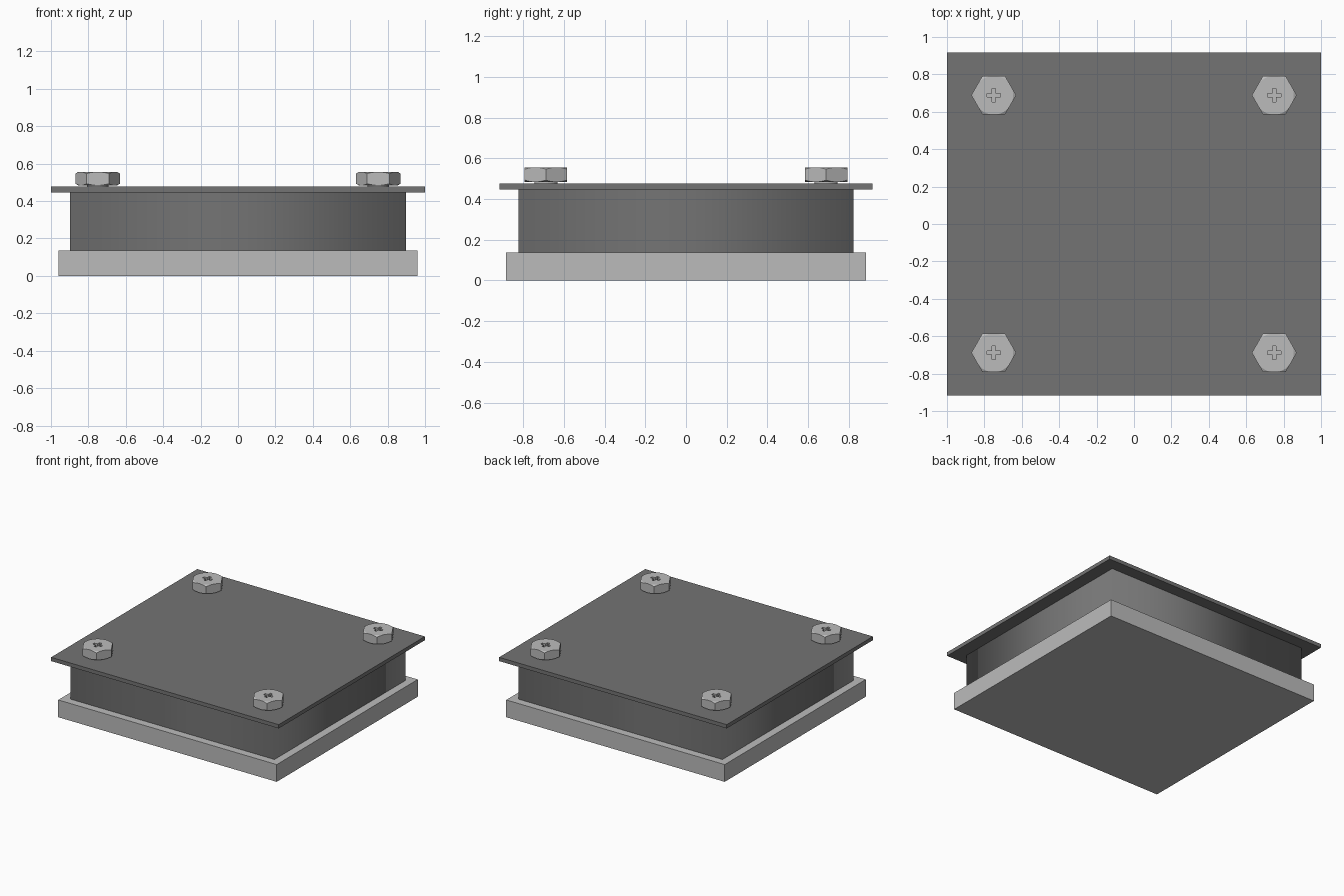
import bpy, bmesh, math
from mathutils import Matrix

if "Cube" in bpy.data.objects:
    bpy.data.objects.remove(bpy.data.objects["Cube"])


def material(name, v):
    m = bpy.data.materials.new(name)
    m.diffuse_color = (v, v, v, 1)
    m.use_nodes = True
    m.node_tree.nodes["Principled BSDF"].inputs["Base Color"].default_value = m.diffuse_color
    return m


LIGHT = material("light grey metal", 0.5)
DARK = material("dark grey metal", 0.175)


def add_object(name, bm, mat=None):
    bmesh.ops.recalc_face_normals(bm, faces=bm.faces)
    me = bpy.data.meshes.new(name)
    bm.to_mesh(me)
    bm.free()
    if mat:
        me.materials.append(mat)
    ob = bpy.data.objects.new(name, me)
    bpy.context.collection.objects.link(ob)
    return ob


def block(bm, hx, hy, z0, z1):
    m = Matrix.Translation((0, 0, (z0 + z1) / 2)) @ Matrix.Diagonal((2 * hx, 2 * hy, z1 - z0, 1))
    bmesh.ops.create_cube(bm, size=1, matrix=m)


def lathe(bm, profile, sides):
    """Closed solid from (radius, z) rings."""
    rings = [[bm.verts.new((r * math.cos(2 * math.pi * i / sides),
                            r * math.sin(2 * math.pi * i / sides), z))
              for i in range(sides)] for r, z in profile]
    for a, b in zip(rings, rings[1:]):
        for i in range(sides):
            j = (i + 1) % sides
            bm.faces.new((a[i], a[j], b[j], b[i]))
    bm.faces.new(rings[0])
    bm.faces.new(rings[-1])


# Base slab and thin cover plate
for name, dims, mat in (("base", (0.96, 0.885, 0, 0.137), LIGHT),
                        ("cover_plate", (1.0, 0.917, 0.447, 0.477), DARK)):
    bm = bmesh.new()
    block(bm, *dims)
    add_object(name, bm, mat)

# Body: four walls, smooth shaded around the corners
bm = bmesh.new()
block(bm, 0.897, 0.823, 0.137, 0.447)
bmesh.ops.delete(bm, geom=[f for f in bm.faces if abs(f.calc_center_median().z - 0.292) > 0.1],
                 context='FACES_ONLY')
body = add_object("body", bm, DARK)
for p in body.data.polygons:
    p.use_smooth = True

# Hex bolt head, chamfered top and bottom, with a cross recess
Z0, Z1 = 0.484, 0.556
bm = bmesh.new()
lathe(bm, [(0.12, Z0), (0.12, Z1)], 6)
head = add_object("bolt_head_1", bm, LIGHT)

bm = bmesh.new()
lathe(bm, [(0.103, Z0 - 0.0005), (0.128, Z0 + 0.014), (0.128, Z1 - 0.014), (0.103, Z1 + 0.0005)], 48)
chamfer = add_object("chamfer_helper", bm, LIGHT)

cutters = []
for i, (hx, hy) in enumerate(((0.037, 0.0105), (0.0105, 0.037))):
    bm = bmesh.new()
    block(bm, hx, hy, Z1 - 0.03 - i * 0.0003, Z1 + 0.05 + i * 0.01)
    cutters.append(add_object("recess_helper", bm, LIGHT))

for ob, op in [(chamfer, 'INTERSECT')] + [(c, 'DIFFERENCE') for c in cutters]:
    mod = head.modifiers.new("cut", 'BOOLEAN')
    mod.object, mod.operation, mod.solver = ob, op, 'EXACT'
    ob.hide_render = True
bpy.context.view_layer.update()
head_mesh = bpy.data.meshes.new_from_object(head.evaluated_get(bpy.context.evaluated_depsgraph_get()))
head.modifiers.clear()
head.data = head_mesh
for ob in [chamfer] + cutters:
    bpy.data.objects.remove(ob)

# Short shank below each head
bm = bmesh.new()
lathe(bm, [(0.057, 0.46), (0.057, Z0 + 0.002)], 32)
shank = add_object("bolt_shank_1", bm, LIGHT)

# Four bolts at the corners
n = 1
for sx in (-1, 1):
    for sy in (-1, 1):
        for src, base in ((head, "bolt_head"), (shank, "bolt_shank")):
            ob = src
            if n > 1:
                ob = bpy.data.objects.new(f"{base}_{n}", src.data)
                bpy.context.collection.objects.link(ob)
            ob.location = (0.75 * sx, 0.6885 * sy, 0)
        n += 1
